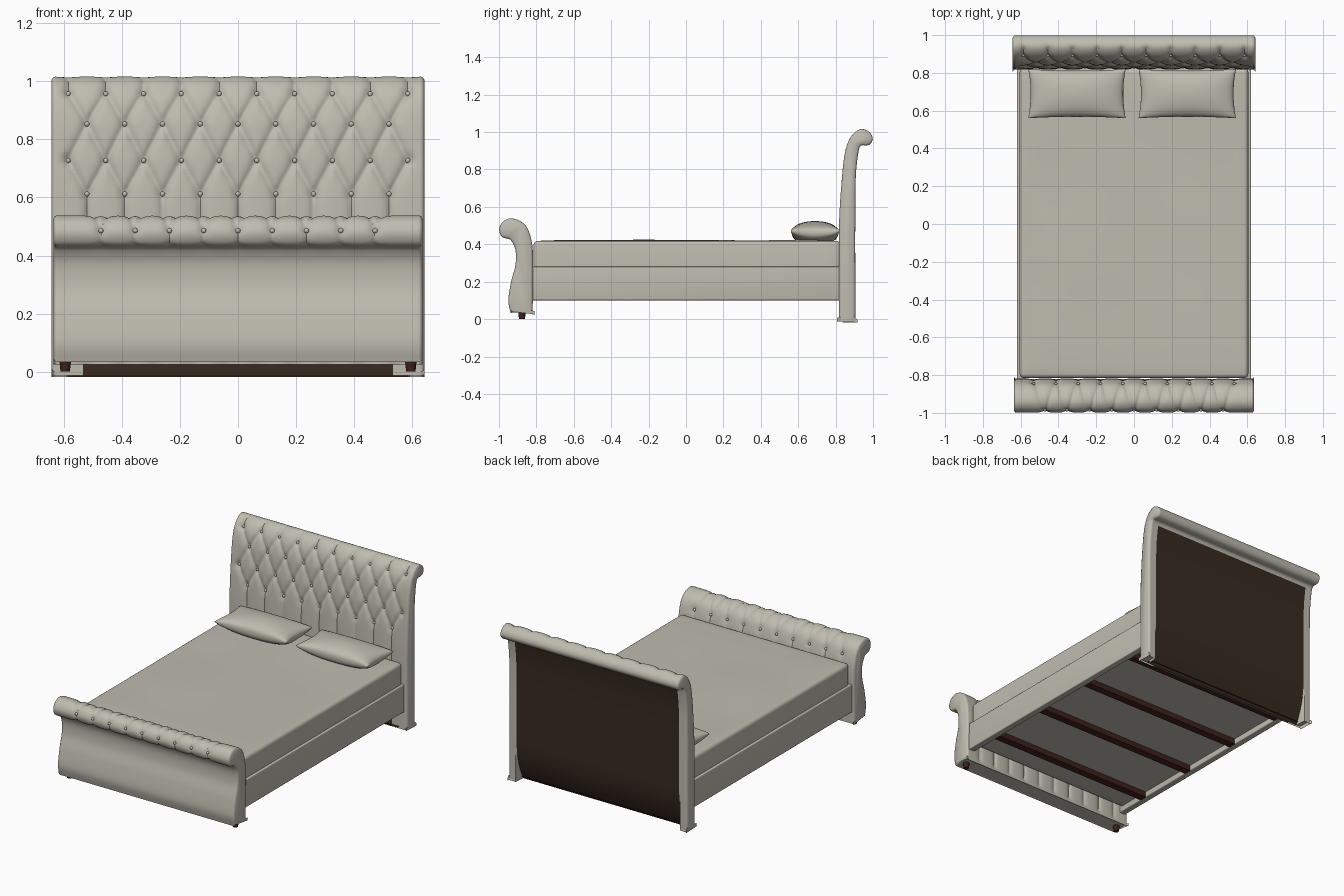
import bpy, bmesh, math
from mathutils import Vector, noise

if "Cube" in bpy.data.objects:
    bpy.data.objects.remove(bpy.data.objects["Cube"])


def material(name, rgb):
    m = bpy.data.materials.new(name)
    m.diffuse_color = (*rgb, 1)
    m.use_nodes = True
    m.node_tree.nodes["Principled BSDF"].inputs["Base Color"].default_value = m.diffuse_color
    return m


FABRIC = material("beige_fabric", (0.52, 0.50, 0.43))
BACKING = material("dark_brown_backing", (0.040, 0.023, 0.015))
WOOD = material("red_brown_wood", (0.050, 0.016, 0.011))


def finish(bm, name, mats, angle=40):
    bmesh.ops.recalc_face_normals(bm, faces=bm.faces[:])
    me = bpy.data.meshes.new(name)
    bm.to_mesh(me)
    bm.free()
    for m in mats:
        me.materials.append(m)
    ob = bpy.data.objects.new(name, me)
    bpy.context.collection.objects.link(ob)
    bpy.ops.object.select_all(action='DESELECT')
    ob.select_set(True)
    bpy.context.view_layer.objects.active = ob
    bpy.ops.object.shade_smooth_by_angle(angle=math.radians(angle))
    return ob


def box(name, lo, hi, mat, bevel=0.0, cuts=0, shape=None):
    bm = bmesh.new()
    bmesh.ops.create_cube(bm, size=1)
    for v in bm.verts:
        v.co = Vector([(a + b) / 2 + c * (b - a) for a, b, c in zip(lo, hi, v.co)])
    if bevel:
        bmesh.ops.bevel(bm, geom=bm.edges[:], offset=bevel, segments=4, profile=0.5, affect='EDGES')
    if cuts:
        for axis in (0, 1):
            for i in range(1, cuts):
                co, no = Vector((0, 0, 0)), Vector((0, 0, 0))
                co[axis] = lo[axis] + (hi[axis] - lo[axis]) * i / cuts
                no[axis] = 1
                bmesh.ops.bisect_plane(bm, geom=bm.verts[:] + bm.edges[:] + bm.faces[:],
                                       plane_co=co, plane_no=no)
    if shape:
        for v in bm.verts:
            v.co = shape(v.co)
    return finish(bm, name, [mat])


def sample_profile(pts, n):
    """Smooth closed curve through pts, resampled evenly."""
    dense, k = [], len(pts)
    P = [Vector(p) for p in pts]
    for i in range(k - 1):
        a, b, c, d = P[max(i - 1, 0)], P[i], P[i + 1], P[min(i + 2, k - 1)]
        for j in range(24):
            t = j / 24
            dense.append(0.5 * (2 * b + (c - a) * t + (2 * a - 5 * b + 4 * c - d) * t * t
                                + (3 * b - a - 3 * c + d) * t ** 3))
    dense += [P[-1].lerp(P[0], j / 24) for j in range(25)]
    acc = [0]
    for p, q in zip(dense, dense[1:]):
        acc.append(acc[-1] + (q - p).length)
    out, j = [], 0
    for i in range(n):
        s = acc[-1] * i / n
        while acc[j + 1] < s:
            j += 1
        out.append(dense[j].lerp(dense[j + 1], (s - acc[j]) / max(acc[j + 1] - acc[j], 1e-9)))
    return out, acc[-1] / n


def seg_dist(x, s, g):
    ax, az, bx, bz = g
    dx, dz = bx - ax, bz - az
    t = max(0, min(1, ((x - ax) * dx + (s - az) * dz) / (dx * dx + dz * dz + 1e-12)))
    return math.hypot(x - ax - t * dx, s - az - t * dz)


def tufted_board(name, pts, n, half, nx, rows, ends, depth, sign, backed):
    """Sweep a scroll profile across x and press buttons and folds into it.
    rows: (y, z, button count, spacing); ends: where the end pleats stop."""
    prof, step = sample_profile(pts, n)
    tang = [(prof[(i + 1) % n] - prof[i - 1]).normalized() for i in range(n)]
    norm = [Vector((-t.y, t.x)) for t in tang]

    def arc(y, z):
        return min(range(n), key=lambda i: (prof[i] - Vector((y, z))).length) * step

    grid = [[((i - (c - 1) / 2) * sp, arc(y, z)) for i in range(c)] for y, z, c, sp in rows]
    segs = []
    for r, q in zip(grid, grid[1:]):
        segs += [(*a, *b) for a in r for b in q if abs(a[0] - b[0]) < rows[0][3] * 0.6]
    for r, e in ((grid[0], ends[0]), (grid[-1], ends[1])):
        segs += [(*a, a[0], arc(*e)) for a in r]
    knobs = [b for r in grid for b in r]
    smax = arc(*ends[1]) + 0.08

    def press(x, s):
        if s > smax:
            return 0
        near = [g for g in segs if min(g[0], g[2]) - 0.07 < x < max(g[0], g[2]) + 0.07]
        d = min((seg_dist(x, s, g) for g in near), default=1)
        k = min(math.hypot(x - b[0], s - b[1]) for b in knobs)
        return depth * (math.exp(-d / 0.014) + 0.6 * math.exp(-(k / 0.02) ** 2))

    bm = bmesh.new()
    cols = []
    for i in range(nx + 1):
        x = -half + 2 * half * i / nx
        t = max(0, (abs(x) - half + 0.015) / 0.015)
        rounding = 0.012 * (1 - math.sqrt(max(0, 1 - t * t)))
        ring = []
        for j in range(n):
            p = prof[j] - norm[j] * (rounding + press(x, j * step))
            y, z = p
            if backed and abs(x) < 0.585 and y > 0.86 and z < 0.25:
                y -= 0.06 * ((0.25 - z) / 0.25) ** 2     # backing curls forward at the foot
            ring.append(bm.verts.new((x * sign, y * sign, z)))
        cols.append(ring)
    back = arc(0.93, 0.92) if backed else 0
    for i in range(nx):
        xm = abs(-half + 2 * half * (i + 0.5) / nx)
        for j in range(n):
            k = (j + 1) % n
            f = bm.faces.new((cols[i][j], cols[i + 1][j], cols[i + 1][k], cols[i][k]))
            low = f.calc_center_median().z < 0.06
            if backed and xm < 0.585 and (n * 0.5 < j and j * step > back or (low and xm < 0.53)):
                f.material_index = 1
    bm.faces.new(cols[0])
    bm.faces.new(cols[-1])
    finish(bm, name, [FABRIC, BACKING] if backed else [FABRIC], 50)

    # buttons sit in the dimples
    bm = bmesh.new()
    for x, s in knobs:
        j = round(s / step) % n
        p = prof[j] - norm[j] * (press(x, s) - 0.004)
        new = bmesh.ops.create_uvsphere(bm, u_segments=10, v_segments=6, radius=0.009)['verts']
        bmesh.ops.translate(bm, verts=new, vec=(x * sign, p.x * sign, p.y))
    finish(bm, name + "_buttons", [FABRIC])


# Headboard
tufted_board("headboard",
             [(.818, 0), (.818, 0), (.818, .25), (.818, .5), (.832, .74), (.852, .9), (.885, .98),
              (.935, 1.016), (.98, 1.0), (.999, .965), (.985, .935), (.96, .928), (.932, .925),
              (.917, .86), (.907, .74), (.905, .5), (.905, .25), (.905, 0), (.905, 0)],
             200, 0.642, 200,
             [(.82, .615, 9, .13), (.831, .73, 10, .13), (.845, .85, 9, .13), (.877, .97, 10, .13)],
             [(.818, .1), (.93, 1.015)], 0.015, 1, True)

# Footboard (same construction turned to face the other way)
tufted_board("footboard",
             [(.82, .035), (.82, .035), (.818, .2), (.818, .34), (.826, .42), (.85, .49), (.89, .526),
              (.94, .538), (.98, .52), (.999, .48), (.985, .44), (.955, .43), (.935, .42),
              (.912, .37), (.912, .29), (.935, .2), (.95, .1), (.938, .035), (.938, .035)],
             130, 0.636, 200,
             [(.835, .455, 10, .118), (.999, .49, 9, .118)],
             [(.82, .06), (.975, .435)], 0.011, -1, False)

# Side rails
for side, s in (("left", -1), ("right", 1)):
    xs = sorted((s * 0.575, s * 0.62))
    box(side + "_rail", (xs[0], -0.84, 0.10), (xs[1], 0.84, 0.28), FABRIC, 0.006)


# Mattress with a gently rumpled top
def rumple(co):
    if co.z > 0.38:
        edge = min(1, (0.6 - abs(co.x)) / 0.15, (0.8 - abs(co.y)) / 0.15)
        co.z += max(0, edge) * (0.003 + 0.008 * noise.noise((co.x * 2.5 + co.y, co.y * 2, 1)))
    return co


box("mattress", (-0.605, -0.815, 0.135), (0.605, 0.825, 0.418), FABRIC, 0.022, 24, rumple)

# Slats
for i in range(4):
    y = -0.6 + 0.42 * i
    box("slat_%d" % (i + 1), (-0.58, y - 0.025, 0.10), (0.58, y + 0.025, 0.14), WOOD)

# Front feet
for s in (-1, 1):
    bm = bmesh.new()
    bmesh.ops.create_cone(bm, cap_ends=True, segments=20, radius1=0.016, radius2=0.021, depth=0.045)
    bmesh.ops.translate(bm, verts=bm.verts[:], vec=(s * 0.595, -0.877, 0.0225))
    finish(bm, "front_foot", [WOOD])


# Pillows: puffed grid with pinched corners
def pillow(name, cx):
    bm = bmesh.new()
    n = 28
    for top in (1, -1):
        vs = []
        for i in range(n + 1):
            for j in range(n + 1):
                u = math.sin((i / n - 0.5) * math.pi)
                v = math.sin((j / n - 0.5) * math.pi)
                puff = ((1 - u * u) * (1 - v * v)) ** 0.38
                x = 0.258 * u * (1 - 0.05 * (1 - v * v))
                y = 0.130 * v * (1 - 0.06 * (1 - u * u))
                vs.append(bm.verts.new((cx + x, 0.69 + y, 0.472 + top * 0.064 * puff
                                        - 0.012 * (1 - u * u * v * v))))
        for i in range(n):
            for j in range(n):
                a = i * (n + 1) + j
                bm.faces.new((vs[a], vs[a + 1], vs[a + n + 2], vs[a + n + 1]))
    bmesh.ops.remove_doubles(bm, verts=bm.verts[:], dist=0.0002)
    finish(bm, name, [FABRIC], 70)


pillow("left_pillow", -0.302)
pillow("right_pillow", 0.282)
